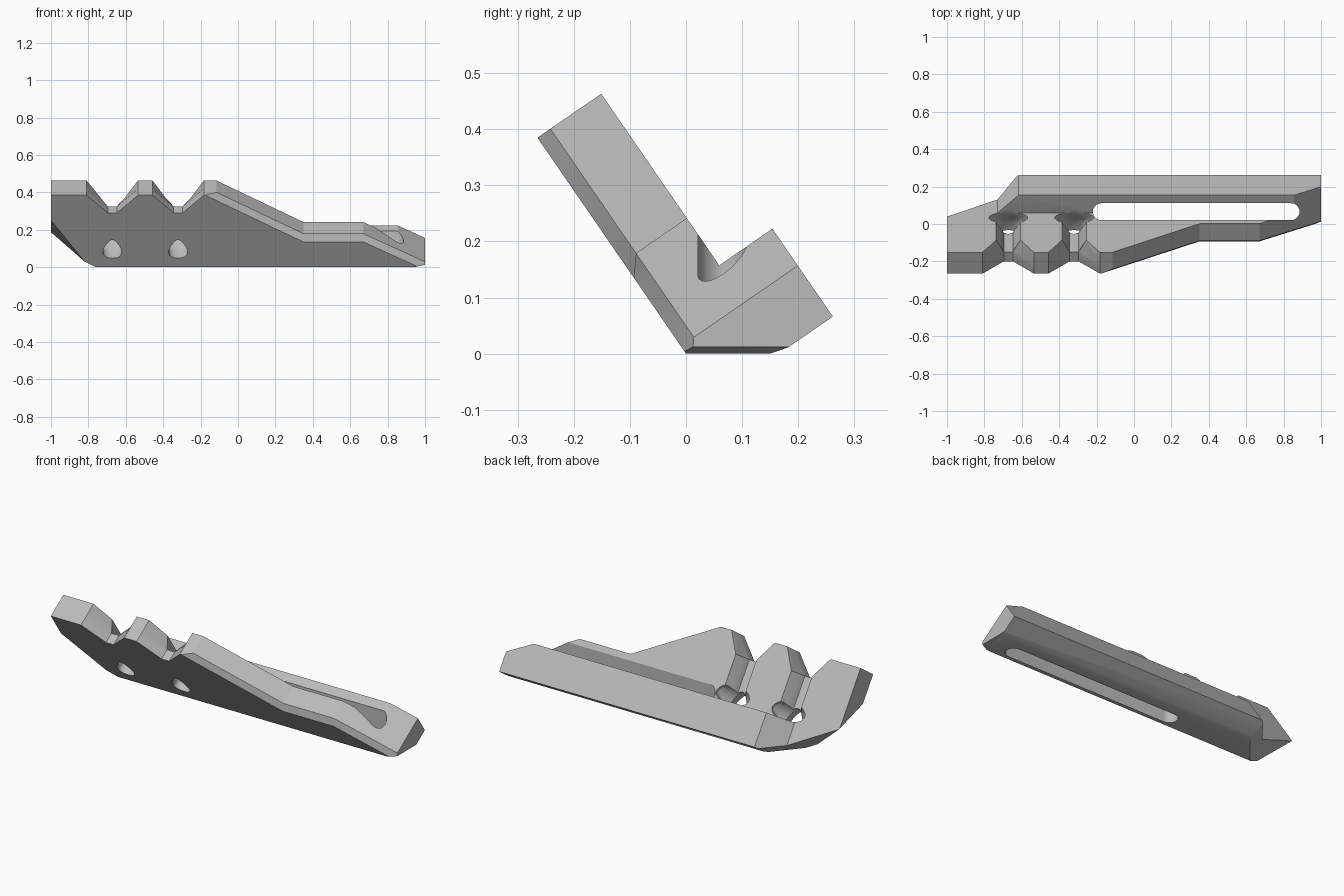
import bpy, bmesh, math
from mathutils import Vector

cube = bpy.data.objects.get("Cube")
if cube:
    bpy.data.objects.remove(cube, do_unlink=True)

UP = Vector((0, -0.567, 0.824))      # along the leaning plate
OUT = Vector((0, 0.824, 0.567))      # through its thickness
THICK = 0.138
TOP = 0.467


def place(x, s, t):
    return Vector((x, 0, 0)) + UP * s + OUT * t


def loft(name, rings):
    """Closed solid through matching rings of world points."""
    bm = bmesh.new()
    loops = [[bm.verts.new(p) for p in ring] for ring in rings]
    n = len(loops[0])
    for a, b in zip(loops, loops[1:]):
        for i in range(n):
            bm.faces.new((a[i], a[(i + 1) % n], b[(i + 1) % n], b[i]))
    bm.faces.new(loops[0][::-1])
    bm.faces.new(loops[-1])
    bm.normal_update()
    if bm.calc_volume(signed=True) < 0:
        bmesh.ops.reverse_faces(bm, faces=bm.faces[:])
    mesh = bpy.data.meshes.new(name)
    bm.to_mesh(mesh)
    bm.free()
    obj = bpy.data.objects.new(name, mesh)
    bpy.context.collection.objects.link(obj)
    return obj


def volume(mesh):
    bm = bmesh.new()
    bm.from_mesh(mesh)
    amount = bm.calc_volume(signed=True)
    bm.free()
    return amount


def carve(obj, cutter):
    """Subtract the cutter with the first solver that gives a sound solid."""
    cutter.hide_render = True
    before = volume(obj.data)
    mod = obj.modifiers.new("carve", "BOOLEAN")
    mod.operation, mod.object = "DIFFERENCE", cutter
    best = obj.data
    for solver in ("MANIFOLD", "EXACT", "FLOAT"):
        mod.solver = solver
        bpy.context.view_layer.update()
        graph = bpy.context.evaluated_depsgraph_get()
        result = bpy.data.meshes.new_from_object(obj.evaluated_get(graph))
        if 0.4 * before < volume(result) < before - 1e-7:
            best = result
            break
    obj.modifiers.clear()
    obj.data = best
    bpy.data.objects.remove(cutter, do_unlink=True)


def trim(obj, point, normal):
    """Remove everything on the outer side of a plane."""
    out = normal.normalized()
    a = out.orthogonal().normalized()
    b = out.cross(a)
    square = [point + a * i + b * j for i, j in ((-3, -3), (3, -3), (3, 3), (-3, 3))]
    carve(obj, loft("trim_cutter", [square, [p + out * 3 for p in square]]))


# Bracket body: leaning plate with a lip along its lower back edge
section = [(0, 0), (-0.085, 0.1237), (-0.094, 0.156), (-0.094, 0.253),
           (0.096, 0.253), (0.096, THICK), (TOP + 0.03, THICK), (TOP + 0.03, 0)]
bracket = loft("bracket", [[place(x, s, t) for s, t in section] for x in (-1, 1)])

# Angled left end of the lip
NEAR = THICK + 0.0005
lip_end = [(-1.1, NEAR), (-0.73, NEAR), (-0.62, 0.25), (-0.58, 0.29), (-1.1, 0.29)]
carve(bracket, loft("lip_end_cutter", [[place(x, s, t) for x, t in lip_end] for s in (-0.3, 0.3)]))

# Slanted lower left corner and small bevel at the right end
corner = Vector((-0.82, -0.02, 0.03))
trim(bracket, corner, Vector((-0.037, -0.0113, -0.038)))
trim(bracket, corner, Vector((-0.022, 0.0186, -0.0324)))
trim(bracket, Vector((1, 0, 0.012)), Vector((0.2, 0, -1)))

# Top outline: two notches and a long sloping edge with a chamfered front
NOTCHES = (-0.672, -0.32)


def outline(t):
    flare = min(max((t - 0.06) / (THICK - 0.06), 0), 1)
    drop = min(max((0.028 - t) / 0.028, 0), 1)
    half = 0.024 + 0.041 * flare
    pts = [(-1.1, 0.7), (-1.1, TOP)]
    for c in NOTCHES:
        pts += [(c - 0.137, TOP), (c - half, 0.352), (c + half, 0.352), (c + 0.137, TOP)]
    pts += [(-0.115 - 0.06 * drop, TOP)]
    pts += [(x, s - 0.034 * drop) for x, s in ((0.35, 0.198), (0.67, 0.198), (1.1, -0.039))]
    pts += [(1.1, 0.7)]
    return [place(x, s, t) for x, s in pts]


carve(bracket, loft("outline_cutter", [outline(t) for t in (-0.02, 0, 0.028, 0.06, THICK, 0.4)]))


# Cord channels down the back and flared holes through the plate
def hole_ring(c, t, wide, low, high, taper):
    ring = []
    for i in range(32):
        a = math.tau * i / 32
        x = c + wide * math.cos(a) * (1 - taper * math.sin(a))
        ring.append(place(x, (low + high) / 2 + (high - low) / 2 * math.sin(a), t))
    return ring


for c in NOTCHES:
    channel = [(-0.065, THICK), (-0.035, 0.085), (-0.024, 0.06), (0.024, 0.06),
               (0.035, 0.085), (0.065, THICK), (0.065, 0.2), (-0.065, 0.2)]
    carve(bracket, loft("channel_cutter", [[place(c + x, s, t) for x, t in channel]
                                           for s in (0.15, 0.356)]))
    carve(bracket, loft("hole_cutter", [
        hole_ring(c, -0.02, 0.047, 0.058, 0.178, 0.45),
        hole_ring(c, 0.05, 0.047, 0.058, 0.178, 0.45),
        hole_ring(c, 0.09, 0.085, 0.075, 0.185, 0.2),
        hole_ring(c, 0.12, 0.102, 0.09, 0.195, 0.1),
        hole_ring(c, 0.17, 0.104, 0.098, 0.2, 0.1)]))

# Long upright slot with round ends
RADIUS, SEG = 0.045, 12
slot = []
for cx, start in ((0.84, -math.pi / 2), (-0.175, math.pi / 2)):
    for i in range(SEG + 1):
        a = start + math.pi * i / SEG
        slot.append((cx + RADIUS * math.cos(a), 0.066 + RADIUS * math.sin(a)))
carve(bracket, loft("slot_cutter", [[Vector((x, y, z)) for x, y in slot] for z in (-0.1, 0.6)]))

# Single grey finish
grey = bpy.data.materials.new("plain grey")
grey.use_nodes = True
grey.diffuse_color = (0.5, 0.5, 0.5, 1)
grey.node_tree.nodes["Principled BSDF"].inputs["Base Color"].default_value = (0.5, 0.5, 0.5, 1)
bracket.data.materials.clear()
bracket.data.materials.append(grey)

bpy.ops.object.select_all(action="DESELECT")
bracket.select_set(True)
bpy.context.view_layer.objects.active = bracket
bpy.ops.object.shade_smooth_by_angle(angle=math.radians(25))
